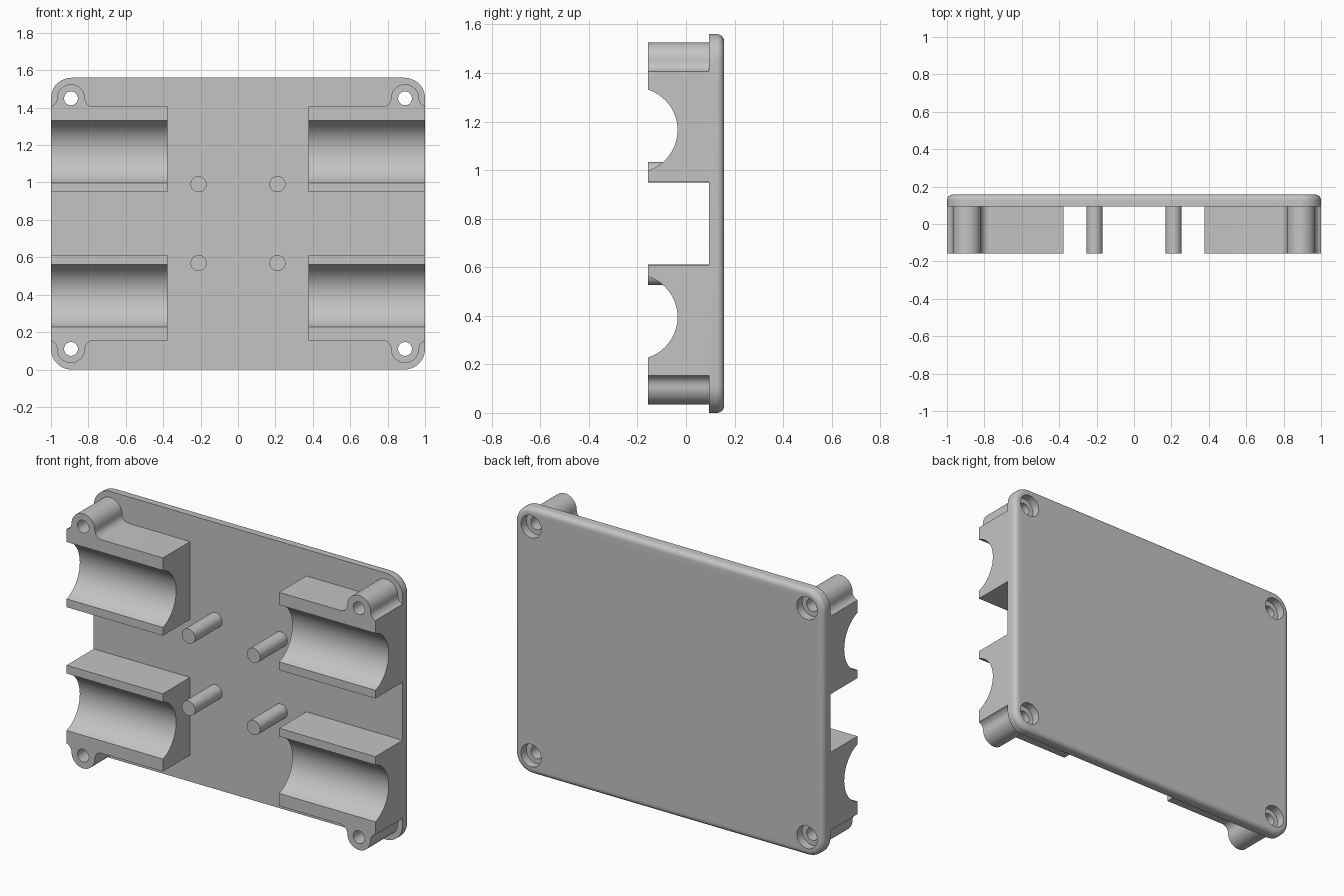
import bpy, bmesh
from math import cos, sin, radians

cube = bpy.data.objects.get("Cube")
if cube:
    bpy.data.objects.remove(cube, do_unlink=True)

MID = 0.78                      # half the plate height
FRONT, FACE, BACK = -0.157, 0.094, 0.157
HOLE_X, HOLE_V = 0.893, 0.67    # screw position from the plate centre
CORNERS = [(sx, sz) for sx in (-1, 1) for sz in (-1, 1)]

grey = bpy.data.materials.new("light grey")
grey.use_nodes = True
grey.diffuse_color = (0.55, 0.55, 0.55, 1)
grey.node_tree.nodes["Principled BSDF"].inputs["Base Color"].default_value = (0.55, 0.55, 0.55, 1)


def arc(cx, cz, r, start, end, steps):
    angles = [radians(start + (end - start) * i / steps) for i in range(steps + 1)]
    return [(cx + r * cos(a), cz + r * sin(a)) for a in angles]


def prism(name, outline, y0, y1, back_bevel=0):
    """Extrude an (x, z) outline along y, optionally rounding its back rim."""
    bm = bmesh.new()
    face = bm.faces.new([bm.verts.new((x, y0, z)) for x, z in outline])
    ext = bmesh.ops.extrude_face_region(bm, geom=[face])["geom"]
    bmesh.ops.translate(bm, vec=(0, y1 - y0, 0),
                        verts=[g for g in ext if isinstance(g, bmesh.types.BMVert)])
    bmesh.ops.recalc_face_normals(bm, faces=bm.faces)
    if back_bevel:
        rim = [e for e in bm.edges if all(abs(v.co.y - y1) < 1e-5 for v in e.verts)]
        bmesh.ops.bevel(bm, geom=rim, offset=back_bevel, segments=6,
                        profile=0.5, affect='EDGES')
    mesh = bpy.data.meshes.new(name)
    bm.to_mesh(mesh)
    bm.free()
    mesh.materials.append(grey)
    obj = bpy.data.objects.new(name, mesh)
    bpy.context.collection.objects.link(obj)
    return obj


def rod(name, x, z, r, y0, y1, sides=40):
    return prism(name, arc(x, z, r, 0, 360, sides)[:-1], y0, y1)


def activate(obj):
    bpy.ops.object.select_all(action='DESELECT')
    obj.select_set(True)
    bpy.context.view_layer.objects.active = obj


def cut(obj, cutter):
    activate(obj)
    cutter.hide_render = True
    mod = obj.modifiers.new("cut", 'BOOLEAN')
    mod.operation = 'DIFFERENCE'
    mod.solver = 'EXACT'
    mod.object = cutter
    bpy.ops.object.modifier_apply(modifier=mod.name)
    bpy.data.objects.remove(cutter, do_unlink=True)


def smooth(obj):
    activate(obj)
    bpy.ops.object.shade_smooth_by_angle(angle=radians(30))


# Backing plate with rounded corners and a rounded back rim
R = 0.11
outline = []
for cx, cz, a in ((1 - R, 2 * MID - R, 0), (R - 1, 2 * MID - R, 90),
                  (R - 1, R, 180), (1 - R, R, 270)):
    outline += arc(cx, cz, R, a, a + 90, 12)
plate = prism("backing_plate", outline, FACE, BACK, 0.03)

# Screw holes with counterbores on the back
for sx, sz in CORNERS:
    x, z = sx * HOLE_X, MID + sz * HOLE_V
    cut(plate, rod("hole_cutter", x, z, 0.037, FACE - 0.1, BACK + 0.1))
    cut(plate, rod("bore_cutter", x, z, 0.066, BACK - 0.05, BACK + 0.1))
smooth(plate)

# Cradle block outline with a screw boss blended in by fillets
cradle = [(1, 0.17), (0.376, 0.17), (0.376, 0.625)]
cradle += arc(HOLE_X - 0.12, HOLE_V, 0.045, -90, 0, 8)
cradle += arc(HOLE_X, HOLE_V, 0.075, 180, 0, 24)[1:]
cradle += arc(HOLE_X + 0.12, HOLE_V, 0.045, 180, 253.2, 7)[1:]

for sx, sz in CORNERS:
    side = ("left" if sx > 0 else "right") + ("_upper" if sz > 0 else "_lower")
    block = prism(side + "_cradle", [(sx * u, MID + sz * v) for u, v in cradle], FRONT, FACE)
    cut(block, rod("hole_cutter", sx * HOLE_X, MID + sz * HOLE_V, 0.037, FRONT - 0.1, FACE + 0.1))
    # Round trough running sideways
    trough = rod("trough_cutter", 0, 0, 0.175, -0.6, 0.6, 80)
    trough.rotation_euler = (0, 0, radians(90))
    trough.location = (sx * 0.7, -0.21, MID + sz * 0.385)
    bpy.context.view_layer.update()
    cut(block, trough)
    smooth(block)

    # Support pin
    smooth(rod(side + "_pin", sx * 0.211, MID + sz * 0.211, 0.043, FRONT, FACE))
